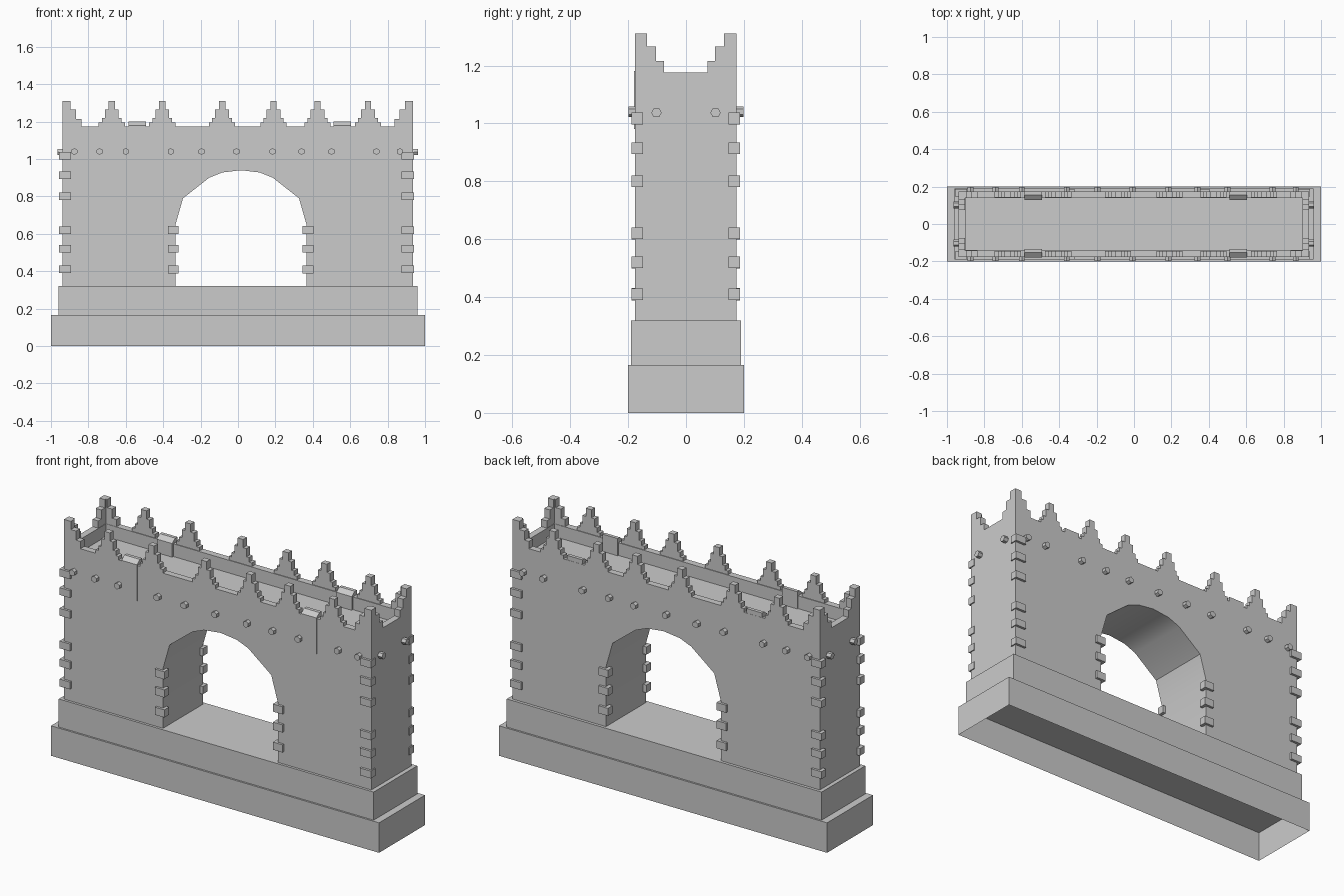
import bpy, bmesh, math
from mathutils import Vector, Matrix

if "Cube" in bpy.data.objects:
    bpy.data.objects.remove(bpy.data.objects["Cube"])


def finish(name, bm):
    bmesh.ops.recalc_face_normals(bm, faces=bm.faces[:])
    mesh = bpy.data.meshes.new(name)
    bm.to_mesh(mesh)
    bm.free()
    ob = bpy.data.objects.new(name, mesh)
    bpy.context.collection.objects.link(ob)
    return ob


def add_box(bm, x0, x1, y0, y1, z0, z1):
    m = Matrix.Translation(((x0 + x1) / 2, (y0 + y1) / 2, (z0 + z1) / 2))
    m = m @ Matrix.Diagonal((x1 - x0, y1 - y0, z1 - z0, 1))
    return bmesh.ops.create_cube(bm, size=1, matrix=m)["verts"]


def add_prism(bm, pts, axis, lo, hi):
    """Extrude a (horizontal, z) profile along 'x' or 'y'."""
    def place(h, z, d):
        return (h, d, z) if axis == "y" else (d, h, z)
    face = bm.faces.new([bm.verts.new(place(h, z, lo)) for h, z in pts])
    ext = bmesh.ops.extrude_face_region(bm, geom=[face])["geom"]
    verts = [g for g in ext if isinstance(g, bmesh.types.BMVert)]
    shift = Vector(place(0, 0, hi - lo))
    bmesh.ops.translate(bm, verts=verts, vec=shift)


def open_bottom(bm, z):
    low = [f for f in bm.faces if all(abs(v.co.z - z) < 1e-4 for v in f.verts)]
    bmesh.ops.delete(bm, geom=low, context="FACES_ONLY")


# Stepped plinth, hollow underneath
for name, x, y, z0, z1 in [("plinth_lower", 1.0, 0.2, 0, 0.165),
                           ("plinth_upper", 0.96, 0.19, 0.165, 0.32)]:
    bm = bmesh.new()
    add_box(bm, -x, x, -y, y, z0, z1)
    bm.normal_update()
    finish(name, bm)
    ob = bpy.data.objects[name]
    bm = bmesh.new()
    bm.from_mesh(ob.data)
    open_bottom(bm, z0)
    bm.to_mesh(ob.data)
    bm.free()

# Gate wall with arched passage and sunken walkway on top
L, R, FRONT, BACK, TOP = -0.938, 0.936, -0.176, 0.174, 1.175
CX = 0.016
half = [(0.35, 0.32), (0.35, 0.65), (0.31, 0.79), (0.17, 0.90), (0.10, 0.928)]
arch = [(CX - dx, z) for dx, z in half] + [(CX, 0.94)]
arch += [(CX + dx, z) for dx, z in reversed(half)]
bm = bmesh.new()
add_prism(bm, [(L, TOP), (L, 0.32)] + arch + [(R, 0.32), (R, TOP)], "y", FRONT, BACK)
bmesh.ops.recalc_face_normals(bm, faces=bm.faces[:])
top = [f for f in bm.faces if all(abs(v.co.z - TOP) < 1e-4 for v in f.verts)]
bmesh.ops.inset_region(bm, faces=top, thickness=0.036, use_even_offset=True)
rim = bmesh.ops.extrude_face_region(bm, geom=top)["geom"]
bmesh.ops.translate(bm, vec=(0, 0, -0.07),
                    verts=[g for g in rim if isinstance(g, bmesh.types.BMVert)])
bmesh.ops.delete(bm, geom=[f for f in top if f.is_valid], context="FACES_ONLY")
wall = finish("gate_wall", bm)
bpy.context.view_layer.objects.active = wall
wall.select_set(True)
bpy.ops.object.shade_smooth_by_angle(angle=math.radians(35))

# Stepped merlons along the front and back
steps = [(0.07, TOP), (0.07, 1.195), (0.053, 1.195), (0.053, 1.22),
         (0.037, 1.22), (0.037, 1.265), (0.017, 1.265), (0.017, 1.31)]
bm = bmesh.new()
for x in (-0.675, -0.405, -0.085, 0.19, 0.425, 0.695):
    prof = [(x - d, z) for d, z in steps] + [(x + d, z) for d, z in reversed(steps)]
    add_prism(bm, prof, "y", FRONT, FRONT + 0.032)
    add_prism(bm, prof, "y", BACK - 0.032, BACK)
finish("merlons", bm)

# L-shaped corner merlons
corner = [(0, TOP), (0.10, TOP), (0.10, 1.215), (0.073, 1.215),
          (0.073, 1.265), (0.042, 1.265), (0.042, 1.31), (0, 1.31)]
bm = bmesh.new()
for x, sx in ((L, 1), (R, -1)):
    for y, sy in ((FRONT, 1), (BACK, -1)):
        add_prism(bm, [(x + sx * d, z) for d, z in corner], "y", y, y + sy * 0.034)
        add_prism(bm, [(y + sy * d, z) for d, z in corner], "x", x, x + sx * 0.034)
finish("corner_merlons", bm)

# Bevelled shutters in the parapet
bm = bmesh.new()
for x in (-0.538, 0.557):
    for y in (-0.179, 0.128):
        add_prism(bm, [(y, 0.98), (y, 1.18), (y + 0.026, 1.2),
                       (y + 0.045, 1.2), (y + 0.045, 0.98)], "x", x - 0.047, x + 0.047)
finish("shutters", bm)

# Corner stones and arch jamb stones
low_rows, high_rows = (0.41, 0.52, 0.62), (0.80, 0.914, 1.017)
bm = bmesh.new()
for y0, y1 in ((-0.189, -0.148), (0.146, 0.187)):
    for z in low_rows + high_rows:
        add_box(bm, -0.957, -0.893, y0, y1, z - 0.02, z + 0.02)
        add_box(bm, 0.875, 0.942, y0, y1, z - 0.02, z + 0.02)
finish("corner_stones", bm)
bm = bmesh.new()
for y0, y1 in ((-0.189, -0.148), (0.146, 0.187)):
    for z in low_rows:
        add_box(bm, -0.375, -0.317, y0, y1, z - 0.021, z + 0.021)
        add_box(bm, 0.345, 0.403, y0, y1, z - 0.021, z + 0.021)
finish("jamb_stones", bm)


# Six-sided beam ends below the parapet
def add_peg(bm, pos, rot):
    bmesh.ops.create_cone(bm, cap_ends=True, segments=6, radius1=0.018, radius2=0.018,
                          depth=0.05, matrix=Matrix.Translation(pos) @ rot)


bm = bmesh.new()
rot_y = Matrix.Rotation(math.pi / 2, 4, "X")
rot_x = Matrix.Rotation(math.pi / 2, 4, "Y") @ Matrix.Rotation(math.pi / 2, 4, "Z")
rot_x = rot_x @ Matrix.Rotation(math.pi / 6, 4, "Z")
for x in (-0.875, -0.74, -0.6, -0.36, -0.195, -0.008, 0.185, 0.34, 0.5, 0.74, 0.865):
    for y in (-0.173, 0.173):
        add_peg(bm, (x, y, 1.04), rot_y)
for x in (-0.94, 0.937):
    for y in (-0.102, 0.102):
        add_peg(bm, (x, y, 1.037), rot_x)
finish("beam_ends", bm)
